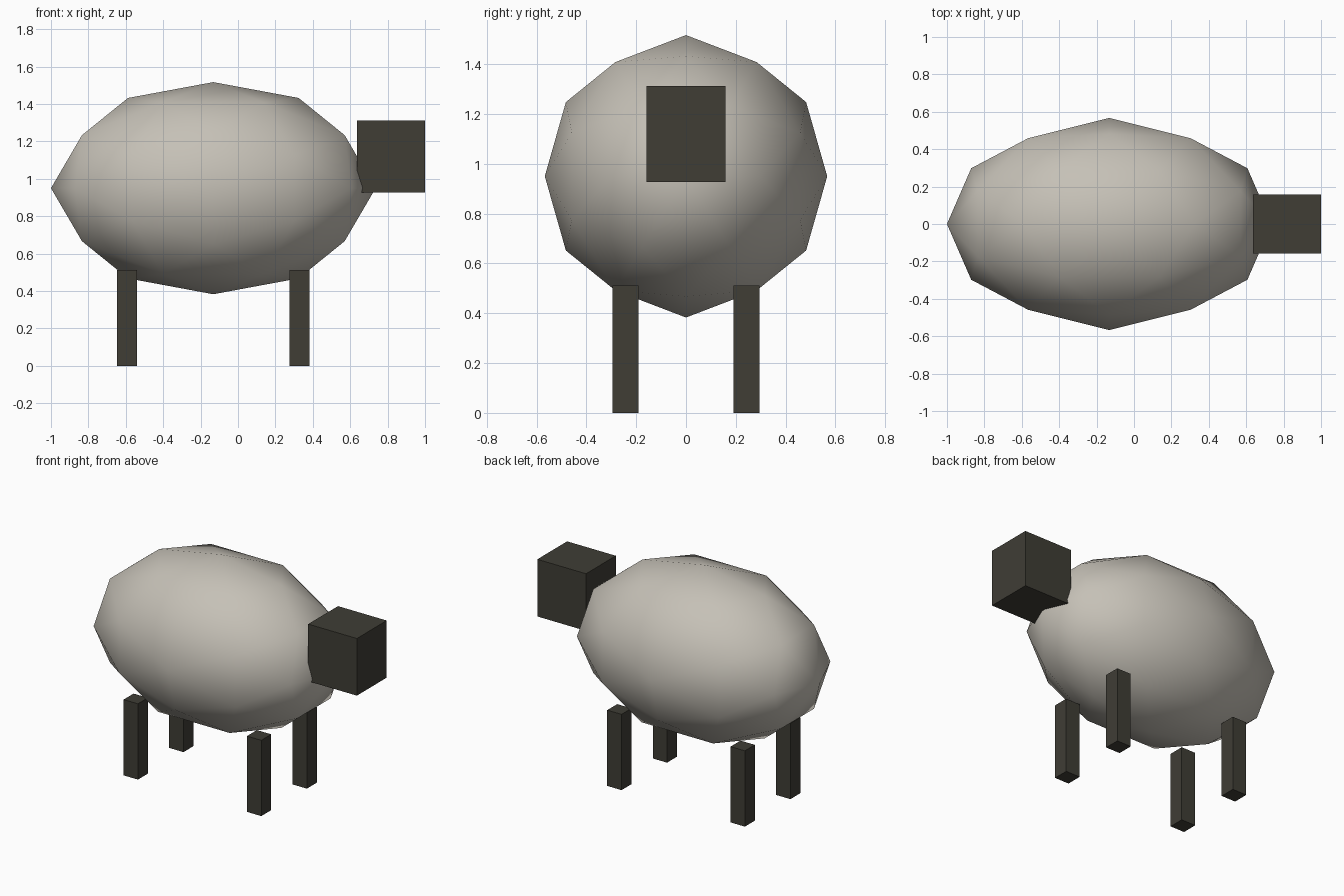
import bpy
import bmesh
from mathutils import Vector

cube = bpy.data.objects.get("Cube")
if cube:
    bpy.data.objects.remove(cube, do_unlink=True)


def make_material(name, color):
    mat = bpy.data.materials.new(name)
    mat.use_nodes = True
    mat.diffuse_color = (*color, 1)
    mat.node_tree.nodes["Principled BSDF"].inputs["Base Color"].default_value = (*color, 1)
    return mat


def add_object(name, bm, mat, location, scale):
    bmesh.ops.scale(bm, vec=scale, verts=bm.verts)
    bmesh.ops.recalc_face_normals(bm, faces=bm.faces)
    mesh = bpy.data.meshes.new(name)
    bm.to_mesh(mesh)
    bm.free()
    mesh.materials.append(mat)
    obj = bpy.data.objects.new(name, mesh)
    obj.location = location
    bpy.context.collection.objects.link(obj)
    return obj


def add_box(name, mat, location, size):
    bm = bmesh.new()
    bmesh.ops.create_cube(bm, size=1)
    return add_object(name, bm, mat, location, size)


wool = make_material("warm grey wool", (0.56, 0.53, 0.47))
dark = make_material("dark charcoal", (0.05, 0.047, 0.036))

# Woolly body: axis-aligned icosahedron, split once, rounded and stretched
bm = bmesh.new()
golden = (1 + 5 ** 0.5) / 2
for a in (-1, 1):
    for b in (-golden, golden):
        for co in ((a, 0, b), (0, b, a), (b, a, 0)):
            bm.verts.new(co)
bmesh.ops.convex_hull(bm, input=bm.verts)
bmesh.ops.subdivide_edges(bm, edges=bm.edges[:], cuts=1, use_grid_fill=True)
for v in bm.verts:
    v.co = Vector(v.co).normalized()
body = add_object("body", bm, wool, (-0.132, 0, 0.95), (0.868, 0.567, 0.567))
body.data.shade_smooth()

# Head block
add_box("head", dark, (0.818, 0, 1.12), (0.364, 0.318, 0.386))

# Four legs
for end, x in (("front", 0.328), ("back", -0.594)):
    for side, y in (("left", 0.243), ("right", -0.243)):
        add_box(f"{end}_{side}_leg", dark, (x, y, 0.256), (0.107, 0.106, 0.512))
